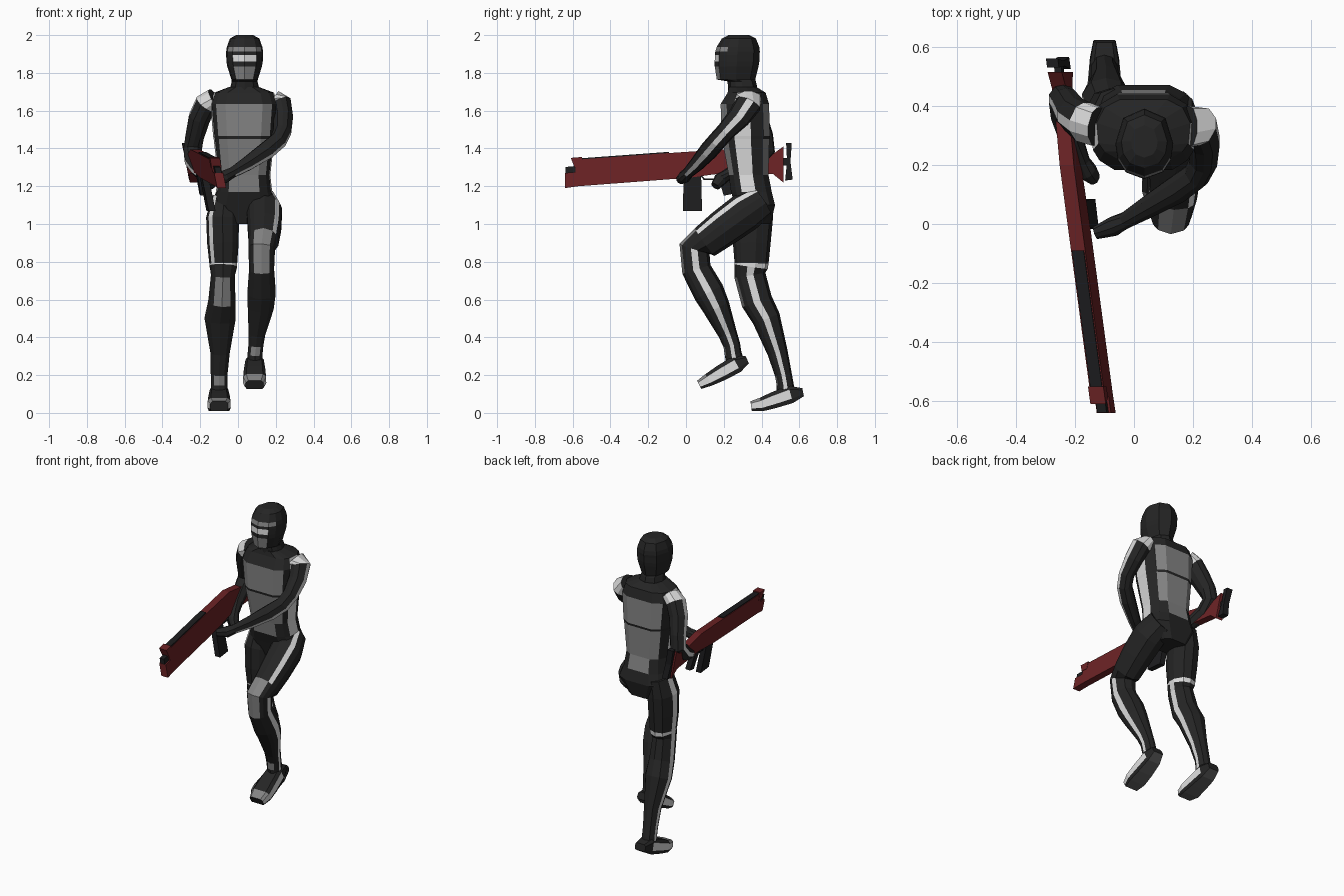
import bpy, bmesh, math
from mathutils import Vector

# Flat colours
COLORS = [("suit_black", (0.018, 0.018, 0.018)), ("plate_grey", (0.23, 0.23, 0.23)),
          ("stripe_white", (0.72, 0.72, 0.72)), ("rifle_red", (0.145, 0.016, 0.018)),
          ("rifle_black", (0.012, 0.012, 0.013)), ("sole_grey", (0.1, 0.1, 0.1))]
SUIT, GREY, WHITE, RED, BLACK, SOLE = range(6)
MATS = []
for n, c in COLORS:
    m = bpy.data.materials.new(n)
    m.diffuse_color = (*c, 1)
    MATS.append(m)


def finish(name, bm):
    bmesh.ops.recalc_face_normals(bm, faces=bm.faces)
    me = bpy.data.meshes.new(name)
    bm.to_mesh(me)
    bm.free()
    for m in MATS:
        me.materials.append(m)
    ob = bpy.data.objects.new(name, me)
    bpy.context.collection.objects.link(ob)


def loft(name, secs, angles, rule, axis=None, p=0.9):
    """Skin rings (x, y, z, half width, half depth); angle 0 = +x, 90 = front.
    rule(segment, middle angle) gives the colour."""
    bm = bmesh.new()
    pos = [Vector(s[:3]) for s in secs]
    rings = []
    for i, s in enumerate(secs):
        t = Vector(axis) if axis else pos[min(i + 1, len(pos) - 1)] - pos[max(i - 1, 0)]
        t.normalize()
        u = Vector((1, 0, 0))
        u = (u - u.dot(t) * t).normalized()
        v = t.cross(u)
        ring = []
        for a in angles:
            c, d = math.cos(math.radians(a)), math.sin(math.radians(a))
            c, d = [math.copysign(abs(k) ** p, k) for k in (c, d)]
            ring.append(bm.verts.new(pos[i] + u * c * s[3] + v * d * s[4]))
        rings.append(ring)
    n = len(angles)
    for i in range(len(rings) - 1):
        for k in range(n):
            j = (k + 1) % n
            f = bm.faces.new((rings[i][k], rings[i][j], rings[i + 1][j], rings[i + 1][k]))
            f.material_index = rule(i, (angles[k] + angles[j] + (360 if j == 0 else 0)) / 2)
    bm.faces.new(rings[0])
    bm.faces.new(rings[-1])
    finish(name, bm)


# Torso with chest, belly and back plates and side stripes
torso = [(1.725, .30, .08, .08), (1.695, .32, .16, .11), (1.635, .31, .18, .14), (1.465, .315, .165, .14),
         (1.45, .315, .162, .137), (1.26, .33, .14, .115), (1.17, .345, .15, .118),
         (1.10, .365, .175, .115), (1.0, .37, .10, .085)]


def torso_rule(i, a):
    if i in (2, 4) and (38 < a < 142 or 218 < a < 322):
        return GREY
    if i == 5 and (62 < a < 118 or 245 < a < 295):
        return GREY
    return WHITE if 1 <= i <= 5 and (-8 < a < 20 or 160 < a < 188) else SUIT


loft("torso", [(.032, y, z, a, b) for z, y, a, b in torso],
     [-8, 20, 38, 62, 118, 142, 160, 188, 218, 245, 295, 322], torso_rule, (0, 0, -1), .8)

# Head with brow band, pale visor and chin plate
head = [(2.0, .28, .045, .055), (1.982, .28, .078, .09), (1.937, .275, .094, .113), (1.912, .273, .098, .118),
        (1.895, .271, .098, .118), (1.86, .27, .096, .118), (1.835, .268, .092, .116),
        (1.765, .265, .07, .102), (1.755, .295, .068, .075), (1.69, .305, .085, .08)]


def head_rule(i, a):
    if (i == 2 and 20 < a < 160) or (i == 6 and 50 < a < 130):
        return GREY
    return WHITE if i == 4 and 50 < a < 130 else SUIT


loft("head", [(.035, y, z, a, b) for z, y, a, b in head],
     [0, 25, 52, 90, 128, 155, 180, 225, 270, 315], head_rule, (0, 0, -1))

# Legs: one striding forward, one pushing off
LEG = [-11, 11, 35, 55, 90, 125, 145, 169, 191, 235, 270, 305]


def leg_rule(knee, lo, hi, band=None, outer=False):
    def rule(i, a):
        if i == band:
            return WHITE
        if i in knee or i == 99:
            if 55 < a < 125:
                return GREY
        if i == lo[1] and 55 < a < 125:
            return GREY
        if i >= lo[0] and (-11 < a < 11 or 169 < a < 191):
            return WHITE
        if i < hi[0] and hi[1] < a < hi[1] + 20:
            return WHITE
        return WHITE if outer and i < hi[0] and 169 < a < 191 else SUIT
    return rule


loft("front_leg", [(.12, .40, 1.12, .08, .09), (.14, .31, 1.06, .095, .105), (.14, .20, .98, .09, .10),
                   (.135, .10, .905, .08, .09), (.125, .045, .87, .072, .083), (.125, .055, .76, .067, .078),
                   (.125, .12, .64, .076, .083), (.12, .16, .56, .07, .073), (.10, .22, .42, .045, .05),
                   (.095, .242, .36, .04, .045), (.09, .25, .31, .04, .045), (.09, .265, .25, .04, .05)],
     LEG, leg_rule((3, 4), (4, 9), (3, 35)))
loft("rear_leg", [(-.07, .37, 1.14, .07, .09), (-.082, .355, 1.03, .088, .105), (-.08, .348, .90, .085, .10),
                  (-.078, .347, .792, .075, .09), (-.078, .345, .775, .074, .089), (-.08, .338, .73, .064, .083),
                  (-.085, .375, .59, .073, .083), (-.095, .425, .50, .083, .075), (-.095, .485, .32, .052, .054),
                  (-.1, .515, .205, .045, .045), (-.1, .525, .15, .045, .045), (-.1, .53, .09, .045, .05)],
     LEG, leg_rule((5,), (4, 9), (3, 125), 3, True))


# Feet: pale side stripe, grey toe cap and sole
def foot_rule(i, a):
    if 220 < a < 320:
        return SOLE
    if i == 3 and 18 < a < 162:
        return GREY
    return WHITE if i > 0 and (-8 < a < 18 or 162 < a < 188) else SUIT


def foot(name, x, secs):
    widths = (.038, .05, .058, .062, .048)
    loft(name, [(x, y, z, w, b) for (y, z, b), w in zip(secs, widths)],
         [-40, -8, 18, 60, 120, 162, 188, 220], foot_rule, None, .5)


foot("front_foot", .088, [(.325, .28, .025), (.27, .255, .053), (.19, .21, .05), (.12, .172, .04), (.07, .147, .028)])
foot("rear_foot", -.1, [(.62, .108, .025), (.555, .095, .055), (.465, .064, .05), (.40, .042, .042), (.345, .034, .03)])

# Arms with pale shoulder bands and an outer stripe
ARM = [-14, 14, 60, 90, 120, 166, 194, 240, 270, 300]


def arm_rule(side):
    def rule(i, a):
        return WHITE if i == 0 or (i < 7 and side - 14 < a < side + 14) else SUIT
    return rule


loft("support_arm", [(.185, .33, 1.665, .05, .07), (.225, .33, 1.635, .06, .07), (.238, .28, 1.565, .054, .062),
                     (.235, .21, 1.49, .048, .05), (.212, .165, 1.44, .046, .05), (.15, .12, 1.388, .048, .05),
                     (.05, .06, 1.32, .038, .04), (-.03, .012, 1.272, .028, .03), (-.07, -.008, 1.25, .035, .034),
                     (-.13, -.03, 1.235, .022, .025)], ARM, arm_rule(0))
loft("trigger_arm", [(-.125, .33, 1.668, .05, .07), (-.17, .345, 1.635, .06, .07), (-.205, .37, 1.56, .058, .062),
                     (-.23, .41, 1.46, .05, .053), (-.24, .425, 1.395, .05, .048), (-.235, .37, 1.335, .048, .05),
                     (-.21, .28, 1.29, .04, .042), (-.178, .21, 1.255, .03, .03), (-.16, .18, 1.235, .035, .035),
                     (-.135, .155, 1.2, .022, .025)], ARM, arm_rule(180))


# Rifle: side profiles (y, z) extruded, angled inward and leaning
def plate(name, pts, half, mat):
    bm = bmesh.new()
    sides = [[bm.verts.new((w - .185 - .12 * y - .2 * (z - 1.3), y, z)) for y, z in pts] for w in (-half, half)]
    n = len(pts)
    bm.faces.new(sides[0])
    bm.faces.new(sides[1])
    for k in range(n):
        j = (k + 1) % n
        bm.faces.new((sides[0][k], sides[0][j], sides[1][j], sides[1][k]))
    for f in bm.faces:
        f.material_index = mat
    finish(name, bm)


plate("rifle_body", [(-.585, 1.34), (-.1, 1.375), (.2, 1.395), (.36, 1.37), (.46, 1.37), (.515, 1.41), (.515, 1.22),
                     (.46, 1.265), (.2, 1.27), (.02, 1.245), (-.57, 1.2), (-.64, 1.19), (-.64, 1.27),
                     (-.585, 1.275)], .024, RED)
plate("top_rail", [(-.57, 1.347), (-.09, 1.382), (-.09, 1.374), (-.57, 1.339)], .02, BLACK)
plate("muzzle", [(-.638, 1.302), (-.57, 1.308), (-.57, 1.268), (-.638, 1.268)], .016, BLACK)
plate("fore_collar", [(-.61, 1.35), (-.55, 1.355), (-.55, 1.3), (-.59, 1.3)], .026, RED)
plate("butt_pad", [(.53, 1.43), (.56, 1.43), (.553, 1.33), (.565, 1.235), (.525, 1.23), (.535, 1.33)], .02, BLACK)
plate("butt_link", [(.5, 1.35), (.54, 1.35), (.54, 1.31), (.5, 1.31)], .012, BLACK)
plate("magazine", [(-.012, 1.26), (.08, 1.26), (.085, 1.07), (-.017, 1.07)], .018, BLACK)
plate("grip", [(.16, 1.28), (.22, 1.28), (.25, 1.16), (.2, 1.15)], .018, BLACK)
plate("trigger_guard", [(.08, 1.26), (.1, 1.24), (.18, 1.24), (.18, 1.232), (.095, 1.232), (.072, 1.26)], .008, BLACK)
